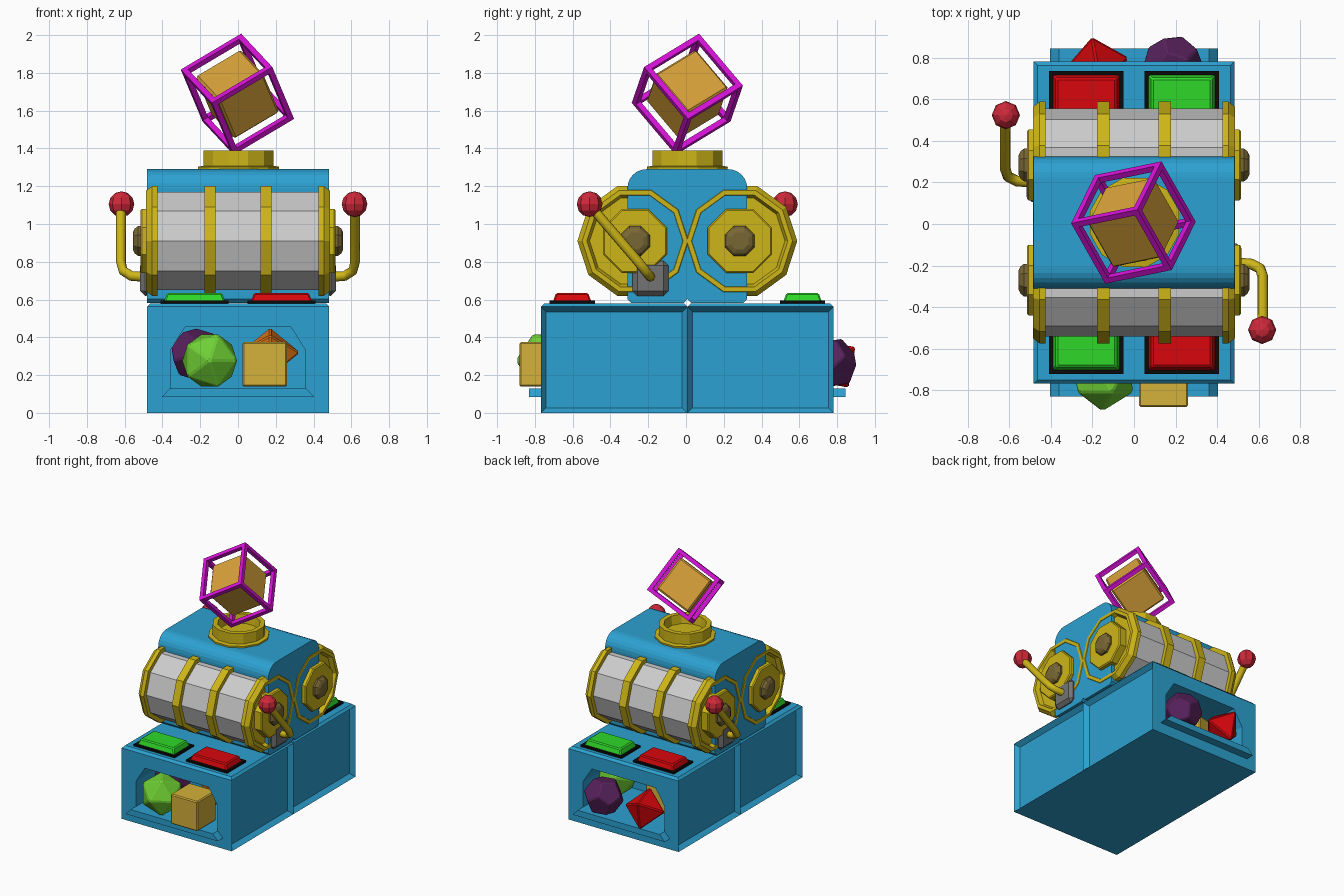
import bpy, bmesh
from math import sin, cos, pi, radians
from mathutils import Matrix, Vector

if "Cube" in bpy.data.objects:
    bpy.data.objects.remove(bpy.data.objects["Cube"])

Y_SHIFT = 0.007


def material(name, rgb):
    m = bpy.data.materials.new(name)
    m.diffuse_color = [(c / 255) ** 2.2 for c in rgb] + [1]
    m.use_nodes = True
    m.node_tree.nodes["Principled BSDF"].inputs["Base Color"].default_value = m.diffuse_color
    return m


blue = material("blue", (48, 160, 208))
gold = material("gold", (205, 180, 30))
grey = material("steel", (190, 190, 190))
dark_grey = material("dark_grey", (115, 115, 115))
bronze = material("bronze", (120, 103, 55))
red = material("red", (215, 15, 20))
ball_red = material("ball_red", (205, 45, 60))
green = material("green", (50, 215, 45))
gem_green = material("gem_green", (110, 205, 55))
purple = material("purple", (88, 38, 92))
orange = material("orange", (230, 120, 30))
sand = material("sand", (212, 175, 60))
amber = material("amber", (215, 160, 60))
magenta = material("magenta", (215, 25, 215))
black = material("black", (18, 18, 18))


def finish(name, bm, mat, bevel=0):
    bmesh.ops.recalc_face_normals(bm, faces=bm.faces)
    me = bpy.data.meshes.new(name)
    bm.to_mesh(me)
    bm.free()
    me.materials.append(mat)
    ob = bpy.data.objects.new(name, me)
    bpy.context.collection.objects.link(ob)
    if bevel:
        b = ob.modifiers.new("bevel", 'BEVEL')
        b.width, b.segments = bevel, 1
    return ob


def twin(ob):
    """Copy turned half a turn about the vertical axis."""
    c = ob.copy()
    c.name = "rear_" + ob.name
    c.matrix_world = Matrix.Rotation(pi, 4, 'Z') @ ob.matrix_basis
    bpy.context.collection.objects.link(c)
    return c


def box_bm(lo, hi, bm=None):
    bm = bm or bmesh.new()
    lo, hi = Vector(lo), Vector(hi)
    m = Matrix.Translation((lo + hi) / 2) @ Matrix.Diagonal((*(hi - lo), 1))
    bmesh.ops.create_cube(bm, size=1, matrix=m)
    return bm


def prism(name, pts, to3d, a, b, mat):
    """Extrude a 2D outline between a and b."""
    bm = bmesh.new()
    ends = [[bm.verts.new(to3d(p, q, h)) for p, q in pts] for h in (a, b)]
    for e in ends:
        bm.faces.new(e)
    n = len(pts)
    for i in range(n):
        j = (i + 1) % n
        bm.faces.new((ends[0][i], ends[0][j], ends[1][j], ends[1][i]))
    return finish(name, bm, mat)


def lathe(name, profile, n, axis, mat, center=(0, 0, 0), phase=0):
    """Spin (radius, height) points round the x or z axis, ends capped."""
    bm = bmesh.new()
    rings = []
    for r, h in profile:
        ring = []
        for i in range(n):
            t = 2 * pi * i / n + phase
            p = (h, r * cos(t), r * sin(t)) if axis == 'x' else (r * cos(t), r * sin(t), h)
            ring.append(bm.verts.new(Vector(p) + Vector(center)))
        rings.append(ring)
    for a, b in zip(rings, rings[1:]):
        for i in range(n):
            j = (i + 1) % n
            bm.faces.new((a[i], a[j], b[j], b[i]))
    bm.faces.new(rings[0])
    bm.faces.new(rings[-1])
    return finish(name, bm, mat)


# base half: bevelled top, recessed side panels
bm = box_bm((-.483, -.775, 0), (.483, 0, .58))
top = [e for e in bm.edges if all(v.co.z > .5 for v in e.verts)]
bmesh.ops.bevel(bm, geom=top, offset=.018, segments=1, affect='EDGES')
sides = [f for f in bm.faces if abs(f.normal.x) > .99]
for f in sides:
    bmesh.ops.inset_individual(bm, faces=[f], thickness=.038, depth=0)
    for v in f.verts:
        v.co.x -= .035 * (1 if v.co.x > 0 else -1)
base = finish("base_half", bm, blue)

# tray pocket cut into the front
xz = lambda p, q, h: (p, h, q)
cutter = prism("tray_cutter", [(-.358, .13), (.358, .13), (.358, .33), (.28, .455), (-.28, .455), (-.358, .33)],
               xz, -.95, -.3, blue)
cutter.hide_render = True
mod = base.modifiers.new("pocket", 'BOOLEAN')
mod.operation, mod.object, mod.solver = 'DIFFERENCE', cutter, 'EXACT'
bpy.context.view_layer.update()
cut = bpy.data.meshes.new_from_object(base.evaluated_get(bpy.context.evaluated_depsgraph_get()))
base.modifiers.clear()
base.data = cut
bpy.data.objects.remove(cutter)
twin(base)

# tray lip
twin(prism("tray_lip", [(-.405, .083), (.405, .083), (.36, .13), (-.36, .13)], xz, -.838, -.76, blue))

# upper body half with rounded shoulder
pts = [(0, .602), (-.02, .582), (-.297, .582), (-.317, .602)]
pts += [(-.217 - .1 * cos(t), 1.19 + .1 * sin(t)) for t in [pi / 2 * i / 6 for i in range(7)]]
pts += [(0, 1.29)]
twin(prism("body_half", pts, lambda p, q, h: (h, p, q), -.483, .483, blue))

# push buttons on black plates
for name, x, mat in (("green_button", -.23, green), ("red_button", .23, red)):
    y = -.61
    twin(finish(name + "_plate", box_bm((x - .18, y - .12, .57), (x + .18, y + .12, .594)), black))
    bm = box_bm((x - .165, y - .105, .58), (x + .165, y + .105, .635))
    for v in bm.verts:
        if v.co.z > .6:
            v.co.x += .02 if v.co.x < x else -.02
            v.co.y += .02 if v.co.y < y else -.02
    twin(finish(name, bm, mat, .008))

# ten-sided drum with bands, end rims, plates and hubs
DC = (0, -.277, .91)
twin(lathe("drum", [(.272, -.44), (.272, .44)], 10, 'x', grey, DC))
for s, side in ((-1, "left"), (1, "right")):
    twin(lathe(side + "_drum_band", [(.305, s * .118), (.305, s * .178)], 10, 'x', gold, DC))
    rim = [(.27, .425), (.305, .425), (.305, .455), (.28, .487), (.255, .487), (.24, .455)]
    twin(lathe(side + "_drum_rim", [(r, s * h) for r, h in rim], 10, 'x', gold, DC))
    plate = [(.184, .45), (.184, .508), (.176, .516)]
    twin(lathe(side + "_end_plate", [(r, s * h) for r, h in plate], 8, 'x', gold, DC, pi / 8))
    hub = [(.085, .51), (.085, .53), (.072, .546), (.05, .556)]
    twin(lathe(side + "_hub", [(r, s * h) for r, h in hub], 8, 'x', bronze, DC, pi / 8))

# crank: mount, bent arm, ball
twin(finish("crank_mount", box_bm((.46, -.29, .62), (.518, -.1, .805)), dark_grey, .025))
cu = bpy.data.curves.new("crank_arm", 'CURVE')
cu.dimensions = '3D'
cu.bevel_depth, cu.bevel_resolution, cu.use_fill_caps = .026, 2, True
path = [(.5, -.195, .72), (.565, -.2, .725), (.608, -.222, .752), (.62, -.26, .80), (.62, -.517, 1.10)]
sp = cu.splines.new('POLY')
sp.points.add(len(path) - 1)
for p, co in zip(sp.points, path):
    p.co = (*co, 1)
cu.materials.append(gold)
arm = bpy.data.objects.new("crank_arm", cu)
bpy.context.collection.objects.link(arm)
twin(arm)
bm = bmesh.new()
bmesh.ops.create_uvsphere(bm, u_segments=8, v_segments=6, radius=.068,
                          matrix=Matrix.Translation((.617, -.517, 1.105)))
twin(finish("crank_ball", bm, ball_red))

# collar on top
lathe("collar", [(.22, 1.28), (.222, 1.303), (.192, 1.308), (.192, 1.39), (.155, 1.39), (.145, 1.32)],
      12, 'z', gold, (.003, 0, 0), pi / 12)

# tilted cube in an open cage
R = Matrix(((-.154, .317, .13), (.283, .077, .232), (.19, .183, -.263))).to_quaternion().to_matrix().to_4x4()
tilt = Matrix.Translation((-.003, 0, 1.687)) @ R
h, t = .189, .03
bm = bmesh.new()
for ax in range(3):
    for a in (-1, 1):
        for b in (-1, 1):
            lo, hi = [0] * 3, [0] * 3
            lo[ax], hi[ax] = -h, h
            for k, s in (((ax + 1) % 3, a), ((ax + 2) % 3, b)):
                lo[k], hi[k] = sorted((s * h, s * (h - t)))
            box_bm(lo, hi, bm)
finish("cage", bm, magenta).matrix_world = tilt
finish("caged_cube", box_bm((-.142,) * 3, (.142,) * 3), amber, .012).matrix_world = tilt


# loose solids in the trays
def solid(name, kind, r, loc, rot, mat):
    bm = bmesh.new()
    if kind == "cube":
        bmesh.ops.create_cube(bm, size=r * 2)
    elif kind == "octa":
        bmesh.ops.create_uvsphere(bm, u_segments=4, v_segments=2, radius=r)
    else:
        bmesh.ops.create_icosphere(bm, subdivisions=1, radius=r)
    if kind == "dodeca":
        mids = [f.calc_center_median().normalized() * r for f in bm.faces]
        bm.clear()
        bmesh.ops.convex_hull(bm, input=[bm.verts.new(p) for p in mids])
        bmesh.ops.dissolve_limit(bm, angle_limit=.05, verts=bm.verts, edges=bm.edges)
    ob = finish(name, bm, mat, .008)
    ob.location = loc
    ob.rotation_euler = [radians(a) for a in rot]


solid("green_solid", "icosa", .165, (-.15, -.745, .277), (90, 0, 0), gem_green)
solid("sand_cube", "cube", .118, (.142, -.77, .257), (0, 0, 0), sand)
solid("purple_solid", "dodeca", .145, (-.22, -.5, .31), (20, 10, 0), purple)
solid("orange_solid", "octa", .16, (.17, -.5, .32), (54.7, 0, 0), orange)
solid("rear_purple_solid", "dodeca", .15, (.187, .755, .26), (10, 0, 0), purple)
solid("rear_red_solid", "octa", .16, (-.18, .765, .26), (-54.7, 0, 10), red)
solid("rear_green_solid", "icosa", .165, (.288, .448, .28), (0, 90, 0), gem_green)
solid("rear_sand_cube", "cube", .118, (-.17, .48, .28), (0, 0, 15), sand)

# centre the whole model in y
for ob in bpy.context.collection.objects:
    ob.location.y += Y_SHIFT
